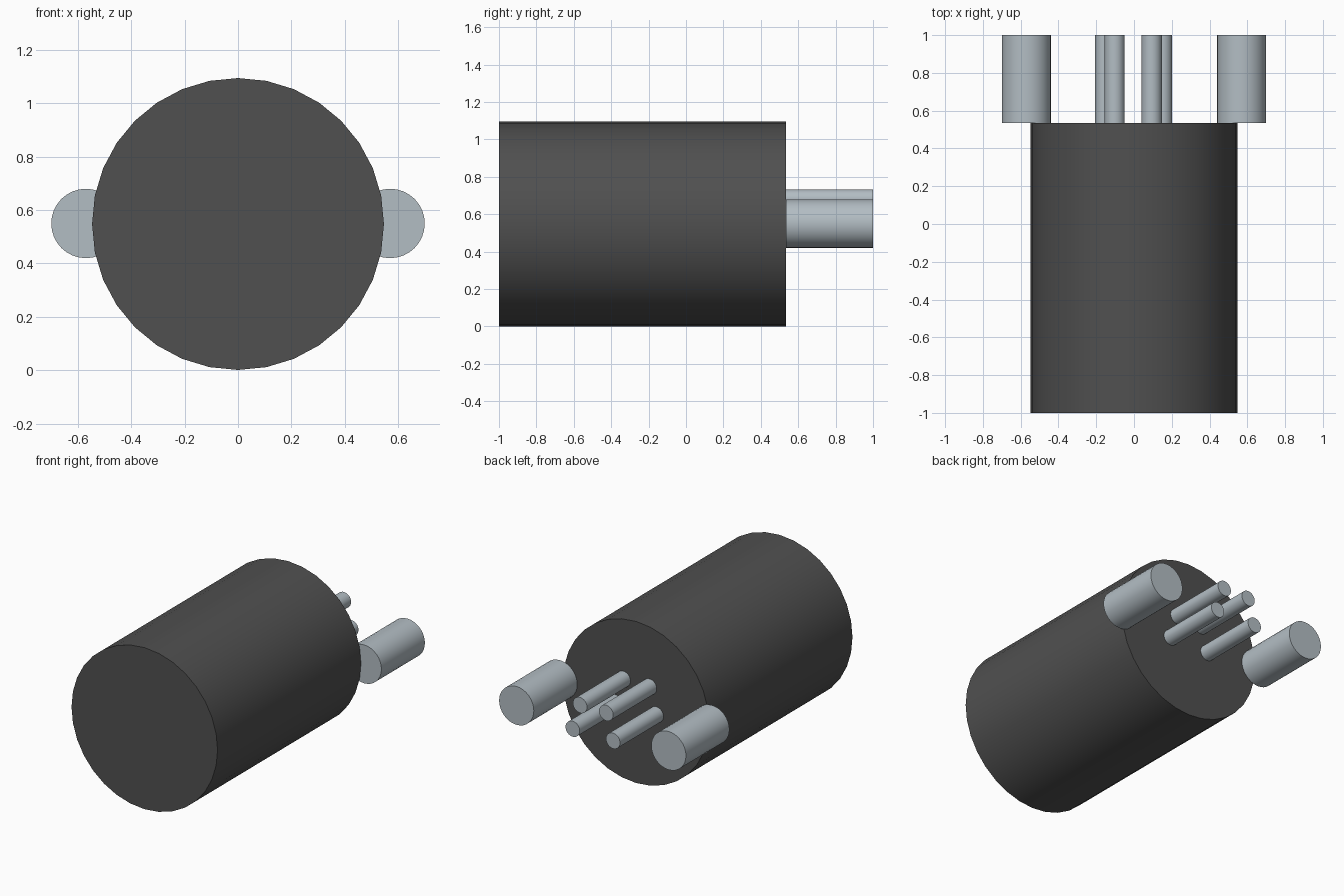
import bpy
import math

cube = bpy.data.objects.get("Cube")
if cube:
    bpy.data.objects.remove(cube, do_unlink=True)


def make_material(name, rgb):
    mat = bpy.data.materials.new(name)
    mat.use_nodes = True
    color = (*rgb, 1.0)
    mat.diffuse_color = color
    mat.node_tree.nodes["Principled BSDF"].inputs["Base Color"].default_value = color
    return mat


def rod(name, x, z, radius, y0, y1, mat):
    """Smooth 32-sided cylinder lying along y from y0 to y1."""
    bpy.ops.mesh.primitive_cylinder_add(
        vertices=32, radius=radius, depth=y1 - y0,
        location=(x, (y0 + y1) / 2, z), rotation=(math.pi / 2, 0, 0))
    obj = bpy.context.object
    obj.name = obj.data.name = name
    obj.data.materials.append(mat)
    bpy.ops.object.shade_smooth_by_angle(angle=math.radians(30))
    return obj


dark = make_material("dark grey plastic", (0.08, 0.08, 0.08))
metal = make_material("pale steel", (0.45, 0.51, 0.55))

FRONT, JOIN, BACK = -1.0, 0.535, 1.0
AXIS_Z = 0.548

# Main barrel
rod("body", 0, AXIS_Z, 0.547, FRONT, JOIN, dark)

# Thick outer prongs, overhanging the barrel's rim
for side, s in (("left", 1), ("right", -1)):
    rod(f"{side}_prong", s * 0.57, 0.55, 0.13, JOIN, BACK, metal)

# Four thin contact pins
pins = {
    "upper_left_pin": (0.094, 0.68),
    "upper_right_pin": (-0.102, 0.68),
    "lower_left_pin": (0.149, 0.505),
    "lower_right_pin": (-0.153, 0.505),
}
for name, (x, z) in pins.items():
    rod(name, x, z, 0.053, JOIN, BACK, metal)
